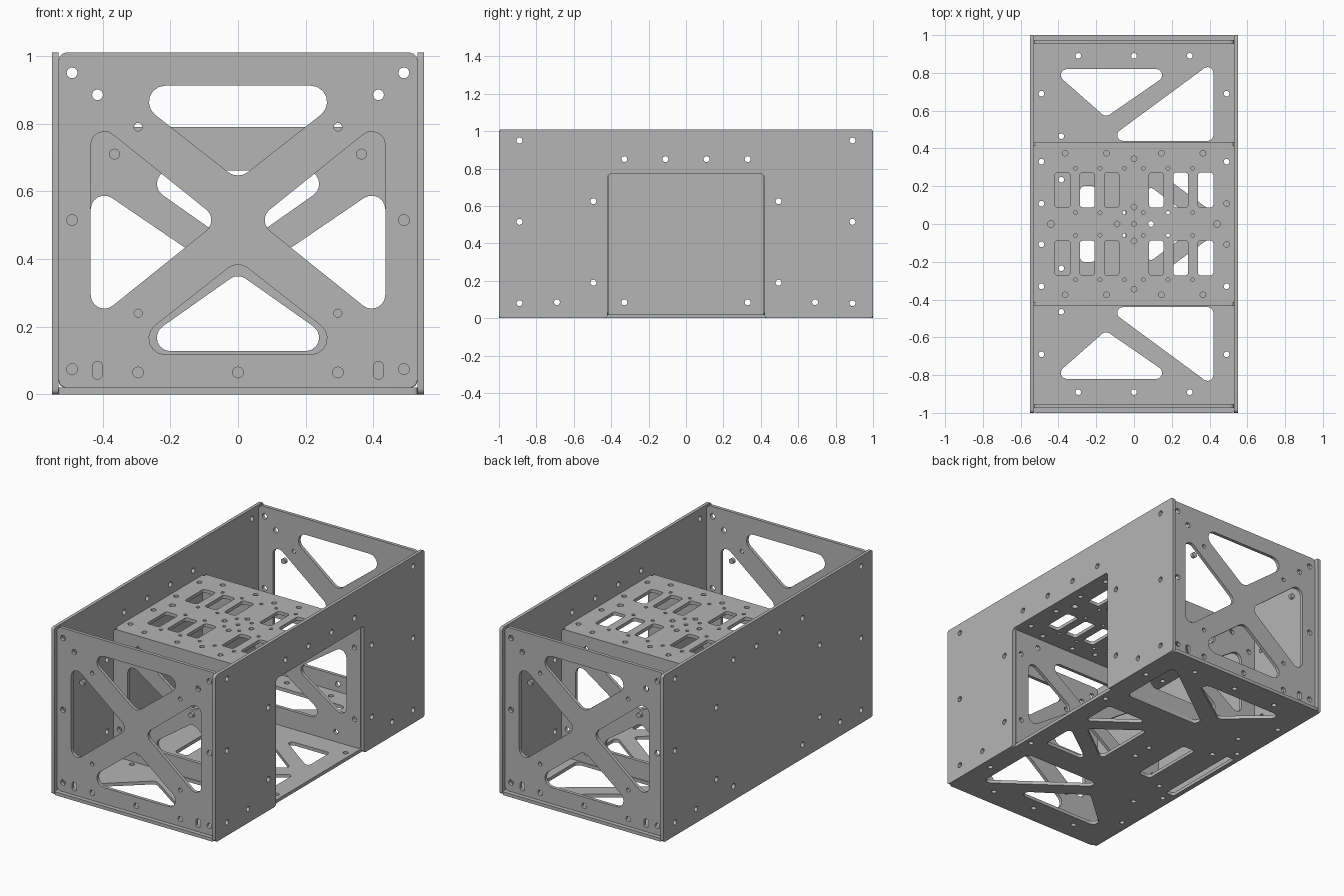
import bpy, bmesh, math
from mathutils import Vector

if "Cube" in bpy.data.objects:
    bpy.data.objects.remove(bpy.data.objects["Cube"], do_unlink=True)

T = 0.02                     # sheet thickness
W, L, H = 0.53, 1.0, 1.01    # half width inside, half length, height
SHELF = 0.79
INNER = 0.425

metal = bpy.data.materials.new("grey metal")
metal.use_nodes = True
GREY = (0.46, 0.46, 0.46, 1)
metal.diffuse_color = GREY
metal.node_tree.nodes["Principled BSDF"].inputs["Base Color"].default_value = GREY


def rounded(points, r, steps=6):
    """Polygon with filleted corners."""
    out, pts = [], [Vector(p) for p in points]
    for i, p in enumerate(pts):
        a = (pts[i - 1] - p).normalized()
        b = (pts[(i + 1) % len(pts)] - p).normalized()
        half = a.angle(b) / 2
        centre = p + (a + b).normalized() * (r / math.sin(half))
        start = p + a * (r / math.tan(half)) - centre
        end = p + b * (r / math.tan(half)) - centre
        sweep = math.atan2(start.x * end.y - start.y * end.x, start.dot(end))
        for k in range(steps + 1):
            t = sweep * k / steps
            c, s = math.cos(t), math.sin(t)
            out.append(centre + Vector((start.x * c - start.y * s, start.x * s + start.y * c)))
    return out


def rect(x0, x1, y0, y1, r):
    return rounded([(x0, y0), (x1, y0), (x1, y1), (x0, y1)], r)


def circle(x, y, r=0.015, n=16):
    return [Vector((x + r * math.cos(2 * math.pi * k / n), y + r * math.sin(2 * math.pi * k / n)))
            for k in range(n)]


def circles(points, r=0.015, sx=True, sy=False):
    """Round holes, mirrored across the chosen axes."""
    spots = set()
    for x, y in points:
        for mx in ((1, -1) if sx else (1,)):
            for my in ((1, -1) if sy else (1,)):
                spots.add((x * mx + 0.0, y * my + 0.0))
    return [circle(x, y, r) for x, y in sorted(spots)]


def plate(name, outline, holes, axis, offset):
    """Flat sheet with holes, lying across the given axis."""
    curve = bpy.data.curves.new(name, "CURVE")
    curve.dimensions, curve.fill_mode, curve.extrude = "2D", "BOTH", T / 2
    for loop in [outline] + holes:
        spline = curve.splines.new("POLY")
        spline.points.add(len(loop) - 1)
        for sp, p in zip(spline.points, loop):
            sp.co = (p.x, p.y, 0, 1)
        spline.use_cyclic_u = True
    helper = bpy.data.objects.new(name + " profile", curve)
    bpy.context.collection.objects.link(helper)
    deps = bpy.context.evaluated_depsgraph_get()
    mesh = bpy.data.meshes.new_from_object(helper.evaluated_get(deps))
    bpy.data.objects.remove(helper, do_unlink=True)
    bm = bmesh.new()
    bm.from_mesh(mesh)
    bmesh.ops.remove_doubles(bm, verts=bm.verts, dist=0.0002)
    for v in bm.verts:
        u, w, d = v.co
        d += offset
        v.co = {"x": (d, u, w), "y": (u, d, w), "z": (u, w, d)}[axis]
    bmesh.ops.recalc_face_normals(bm, faces=bm.faces)
    bm.to_mesh(mesh)
    bm.free()
    mesh.materials.clear()
    mesh.materials.append(metal)
    obj = bpy.data.objects.new(name, mesh)
    bpy.context.collection.objects.link(obj)
    bpy.ops.object.select_all(action="DESELECT")
    obj.select_set(True)
    bpy.context.view_layer.objects.active = obj
    bpy.ops.object.shade_smooth_by_angle(angle=math.radians(35))
    return obj


def cross_openings(zc, tip_x, side_h, tip_z, base_x, base_z, r_side, r_base):
    """Four triangles that leave an X-shaped brace."""
    out = []
    for s in (1, -1):
        out.append(rounded([(s * tip_x, zc), (s * 0.435, zc + side_h), (s * 0.435, zc - side_h)], r_side))
        out.append(rounded([(0, zc + s * tip_z), (base_x, zc + s * base_z), (-base_x, zc + s * base_z)], r_base))
    return out


# Front and back end plates
end_holes = cross_openings(0.515, 0.055, 0.305, 0.119, 0.354, 0.397, 0.04, 0.048)
end_holes += circles([(0.49, 0.95), (0.415, 0.885), (0.365, 0.71), (0.49, 0.515),
                      (0.49, 0.075), (0, 0.065), (0.295, 0.065)], 0.016)
end_holes += circles([(0.295, 0.79), (0.295, 0.24)], 0.012)
for s in (1, -1):
    end_holes.append(rect(s * 0.415 - 0.015, s * 0.415 + 0.015, 0.045, 0.097, 0.0145))
for name, s in (("front_plate", -1), ("back_plate", 1)):
    plate(name, rect(-W, W, T, H, 0.025), end_holes, "y", s * 0.964)

# Inner braced plates carrying the shelf
inner_holes = cross_openings(0.395, 0.10, 0.228, 0.037, 0.326, 0.267, 0.04, 0.04)
inner_holes += circles([(0.365, 0.71), (0.365, 0.08), (0.49, 0.19), (0.49, 0.625)], 0.015)
for name, s in (("inner_front_plate", -1), ("inner_back_plate", 1)):
    plate(name, rect(-W, W, T, SHELF, 0.02), inner_holes, "y", s * INNER)

# Equipment shelf
slots = [rect(min(s * a, s * b), max(s * a, s * b), min(t * 0.088, t * 0.272), max(t * 0.088, t * 0.272), 0.015)
         for a, b in ((0.08, 0.157), (0.208, 0.287), (0.338, 0.42)) for s in (1, -1) for t in (1, -1)]
shelf_holes = slots + circles([(0.365, 0.375), (0.145, 0.375), (0, 0.345), (0.49, 0.33), (0.49, 0.108),
                               (0, 0.09), (0.09, 0)], 0.015, sy=True)
shelf_holes += circles([(0.44, 0)], 0.018)
shelf_holes += circles([(x, y) for x in (0.05, 0.18, 0.31) for y in (0.06, 0.295)], 0.01, sy=True)
shelf_holes.append(circle(0, 0, 0.012))
e = INNER - T / 2
plate("shelf", rect(-W, W, -e, e, 0.005), shelf_holes, "z", SHELF - T / 2)

# Floor with lightening cut-outs
floor_holes = [rect(-0.52, -0.465, -0.27, 0.27, 0.01), rect(-0.285, -0.2, -0.2, 0.2, 0.02),
               rounded([(0.07, 0.21), (0.07, -0.21), (0.35, 0)], 0.02)]
for s in (1, -1):
    floor_holes += [
        rounded([(-0.44, s * 0.82), (0.22, s * 0.82), (-0.15, s * 0.565)], 0.032),
        rounded([(0.42, s * 0.86), (0.42, s * 0.44), (-0.15, s * 0.44)], 0.03),
        rounded([(0.12, s * 0.28), (0.42, s * 0.28), (0.42, s * 0.06)], 0.02)]
floor_holes += circles([(0.295, 0.89), (0, 0.89), (0.49, 0.69), (0.49, 0.33)], 0.015, sy=True)
floor_holes += circles([(-0.385, 0.465), (-0.385, 0.235), (-0.06, 0.06)], 0.015, sx=False, sy=True)
plate("floor", rect(-W, W, -L, L, 0.01), floor_holes, "z", T / 2)

# Side panels, the left one with a tall access opening
side_holes = circles([(0.89, 0.95), (0.89, 0.515), (0.89, 0.08), (0.69, 0.085), (0.495, 0.19),
                      (0.495, 0.625), (0.33, 0.85), (0.11, 0.85)], 0.016)
plate("right_panel", rect(-L, L, 0, H, 0.015), side_holes + circles([(0.33, 0.085)], 0.016),
      "x", -W - T / 2)
c = 0.42
plate("left_panel", rounded([(-L, 0), (-c, 0), (-c, 0.77), (c, 0.77), (c, 0), (L, 0), (L, H), (-L, H)], 0.018),
      side_holes, "x", W + T / 2)
